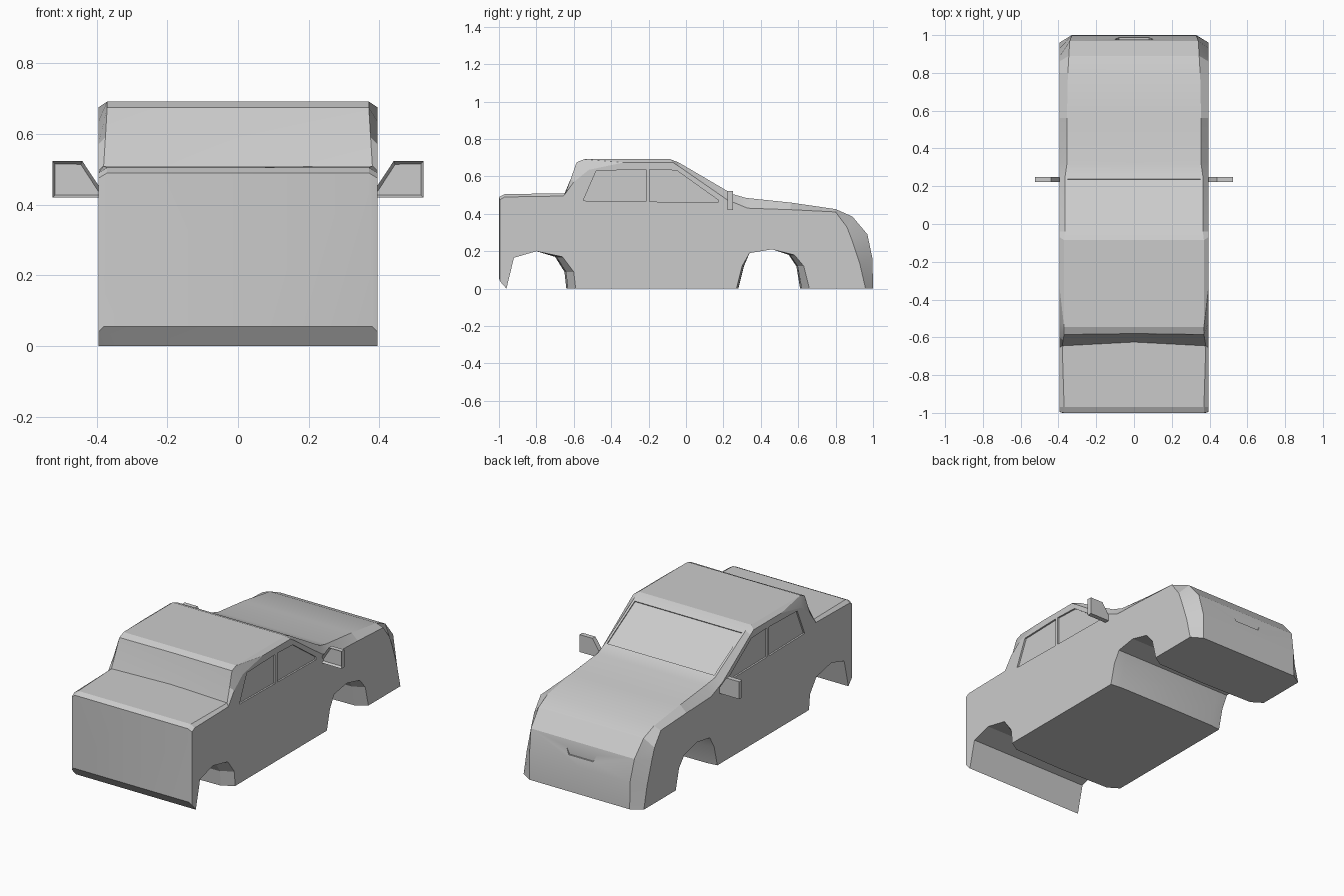
import bpy, bmesh
from mathutils import Vector

if "Cube" in bpy.data.objects:
    bpy.data.objects.remove(bpy.data.objects["Cube"])


def make(name, bm):
    bmesh.ops.recalc_face_normals(bm, faces=bm.faces)
    me = bpy.data.meshes.new(name)
    bm.to_mesh(me)
    bm.free()
    ob = bpy.data.objects.new(name, me)
    bpy.context.collection.objects.link(ob)
    return ob


def prism(bm, pts, offset):
    """Closed prism from a planar 3D outline swept along offset; returns first cap."""
    a = [bm.verts.new(p) for p in pts]
    b = [bm.verts.new(Vector(p) + Vector(offset)) for p in pts]
    cap = bm.faces.new(a)
    bm.faces.new(b[::-1])
    for i in range(len(a)):
        j = (i + 1) % len(a)
        bm.faces.new((a[j], a[i], b[i], b[j]))
    return cap


# Body side outline: outer (y, z), chamfer half width, inner (y, z), centre-line y shift
W = 0.395
top = [
    (-.995, .04, .38, -1.0, .055, 0), (-.995, .475, .37, -1.0, .49, 0),
    (-.97, .49, .37, -.97, .505, 0), (-.655, .495, .38, -.645, .51, .02),
    (-.60, .57, .375, -.615, .59, .015), (-.52, .635, .37, -.585, .675, .005),
    (-.33, .675, .37, -.545, .692, 0), (-.07, .675, .37, -.085, .692, 0),
    (-.04, .655, .365, -.04, .675, 0), (.22, .475, .365, .25, .505, 0),
    (.33, .43, .355, .32, .485, 0), (.56, .422, .355, .56, .46, 0),
    (.80, .41, .35, .80, .425, 0), (.86, .33, .345, .89, .385, 0),
    (.885, .265, .34, .97, .29, 0), (.93, .13, .33, .997, .16, 0),
    (.96, 0, .33, 1.0, 0, 0)]
# Wheel arches: y, z, centre-line shift
arches = [
    (.66, 0, -.05), (.63, .12, -.04), (.58, .18, -.03), (.46, .21, 0),
    (.34, .19, 0), (.30, .12, .01), (.27, 0, .01),
    (-.59, 0, -.05), (-.60, .09, -.05), (-.66, .17, -.04),
    (-.80, .20, 0), (-.92, .165, 0), (-.96, 0, 0)]
rows = top + [(y, z, .33, y + s * .83, z, s * .17) for y, z, s in arches]

bm = bmesh.new()
grid = []
for yo, zo, xi, yi, zi, s in rows:
    grid.append([bm.verts.new(p) for p in (
        (-W, yo, zo), (-xi, yi, zi), (0, yi + s, zi), (xi, yi, zi), (W, yo, zo))])
for i, row in enumerate(grid):
    nxt = grid[(i + 1) % len(grid)]
    for k in range(4):
        bm.faces.new((row[k], row[k + 1], nxt[k + 1], nxt[k]))
bm.faces.new([r[0] for r in grid])
bm.faces.new([r[4] for r in grid][::-1])
body = make("truck_body", bm)

# Shallow recesses for the side windows, windscreen and grille
cut = bmesh.new()
windows = [
    [(-.55, .47), (-.48, .63), (-.215, .637), (-.215, .465)],
    [(-.195, .465), (-.195, .637), (-.05, .632), (.17, .475), (.17, .46)]]
for side in (-1, 1):
    for w in windows:
        prism(cut, [(side * .385, y, z) for y, z in w], (side * .1, 0, 0))
n = Vector((0, .499, .866))
a, b = Vector((0, -.022, .6645)), Vector((0, .238, .512))
x = Vector((.352, 0, 0))
prism(cut, [a - x - n * .006, a + x - n * .006, b + x - n * .006, b - x - n * .006], n * .04)
prism(cut, [(-.12, .978, .29), (.12, .978, .29), (.08, .978, .21), (-.08, .978, .21)], (0, .1, 0))
cutter = make("recess_cutter", cut)
cutter.hide_render = True
mod = body.modifiers.new("recesses", 'BOOLEAN')
mod.operation = 'DIFFERENCE'
mod.solver = 'EXACT'
mod.object = cutter
bpy.context.view_layer.objects.active = body
body.select_set(True)
bpy.ops.object.modifier_apply(modifier=mod.name)
bpy.data.objects.remove(cutter)
bpy.ops.object.shade_smooth_by_angle(angle=0.3)

# Wing mirrors with a recessed glass on the tail-facing side
shape = [(.385, .42), (.525, .42), (.525, .523), (.44, .523), (.385, .44)]
for side, label in ((-1, "left"), (1, "right")):
    bm = bmesh.new()
    prism(bm, [(side * px, .222, pz) for px, pz in shape], (0, .028, 0))
    bmesh.ops.recalc_face_normals(bm, faces=bm.faces)
    glass = min(bm.faces, key=lambda f: f.calc_center_median().y)
    bmesh.ops.inset_region(bm, faces=[glass], thickness=.01, depth=0)
    bmesh.ops.translate(bm, verts=glass.verts, vec=(0, .015, 0))
    make(label + "_mirror", bm)
